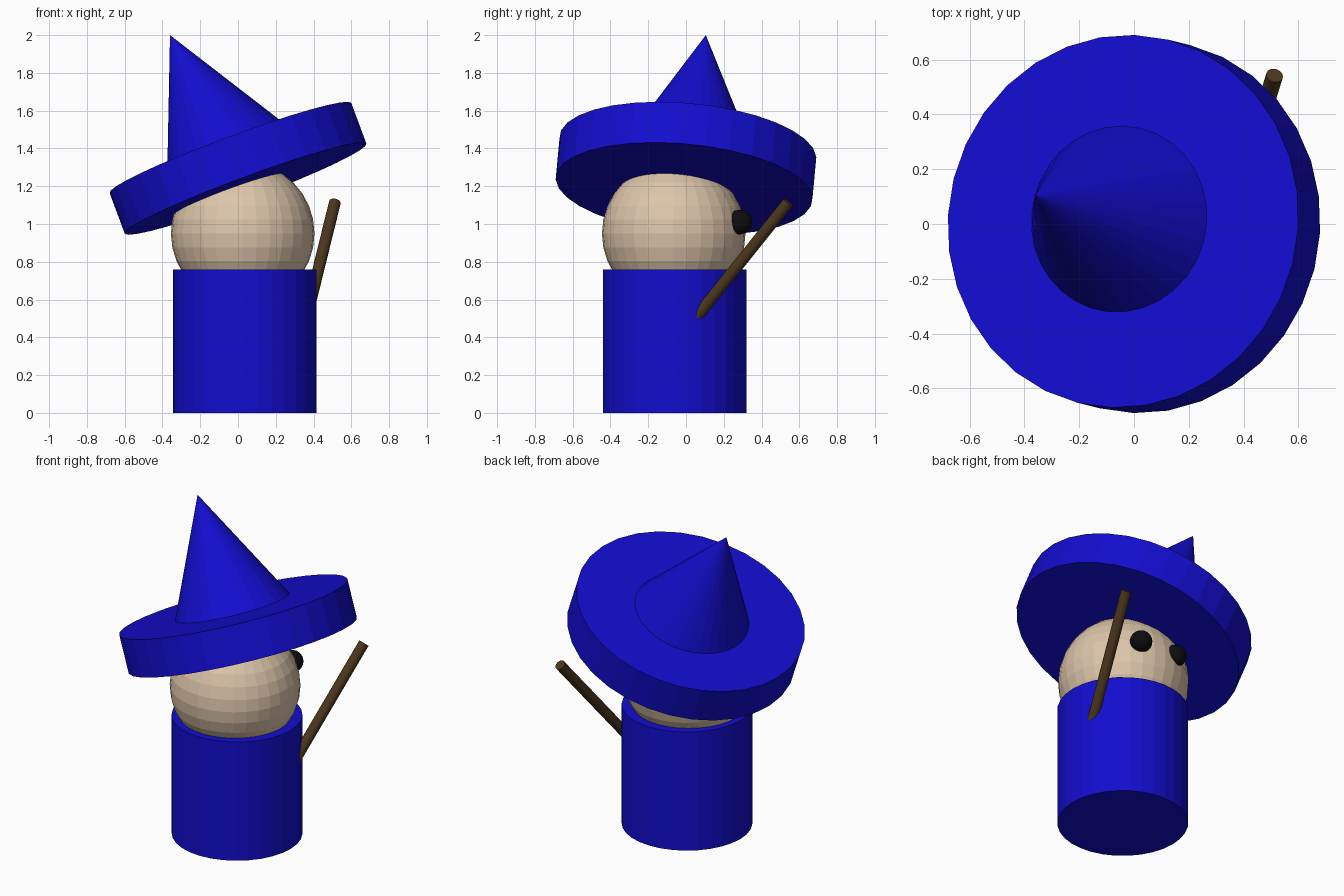
import bpy
from mathutils import Vector

if "Cube" in bpy.data.objects:
    bpy.data.objects.remove(bpy.data.objects["Cube"])


def material(name, rgb):
    m = bpy.data.materials.new(name)
    m.diffuse_color = (*rgb, 1)
    m.use_nodes = True
    m.node_tree.nodes["Principled BSDF"].inputs["Base Color"].default_value = m.diffuse_color
    return m


BLUE = material("blue_cloth", (0.006, 0.004, 0.62))
SKIN = material("skin", (0.72, 0.56, 0.40))
WOOD = material("wood", (0.07, 0.038, 0.012))
BLACK = material("black", (0.004, 0.004, 0.004))


def finish(name, mat):
    ob = bpy.context.object
    ob.name = name
    ob.data.materials.append(mat)
    return ob


def tapered(name, start, end, r1, r2, mat, sides=32):
    """Cylinder or cone running from start to end."""
    a, b = Vector(start), Vector(end)
    axis = b - a
    bpy.ops.mesh.primitive_cone_add(
        vertices=sides, radius1=r1, radius2=r2, depth=axis.length,
        location=(a + b) / 2,
        rotation=axis.to_track_quat('Z', 'Y').to_euler())
    return finish(name, mat)


def ball(name, centre, radius, mat, segments=32, rings=16):
    bpy.ops.mesh.primitive_uv_sphere_add(
        segments=segments, ring_count=rings, radius=radius, location=centre)
    return finish(name, mat)


# Robe and head
tapered("robe", (0.035, -0.06, 0), (0.035, -0.06, 0.76), 0.38, 0.38, BLUE)
ball("head", (0.025, -0.065, 0.95), 0.38, SKIN)

# Eyes, on the +y side of the head
for side, x in (("right", 0.185), ("left", -0.075)):
    ball(side + "_eye", (x, 0.285, 1.01), 0.065, BLACK)

# Tilted hat brim
brim_mid = Vector((0, 0, 1.295))
brim_axis = Vector((-0.08, 0.02, 0.215)).normalized() * 0.115
tapered("hat_brim", brim_mid - brim_axis, brim_mid + brim_axis,
        0.683, 0.683, BLUE)

# Hat cone leans further than the brim and sinks into it
tip = Vector((-0.36, 0.105, 2.0))
lean = Vector((-0.29, 0.081, 0.607)).normalized()
tapered("hat_cone", tip - lean * 0.78, tip, 0.39, 0, BLUE)

# Wooden stick, poking out of the robe
top = Vector((0.513, 0.542, 1.115))
along = Vector((0.246, 0.80, 1.0))
tapered("stick", top - along * 0.70, top, 0.031, 0.031, WOOD)
